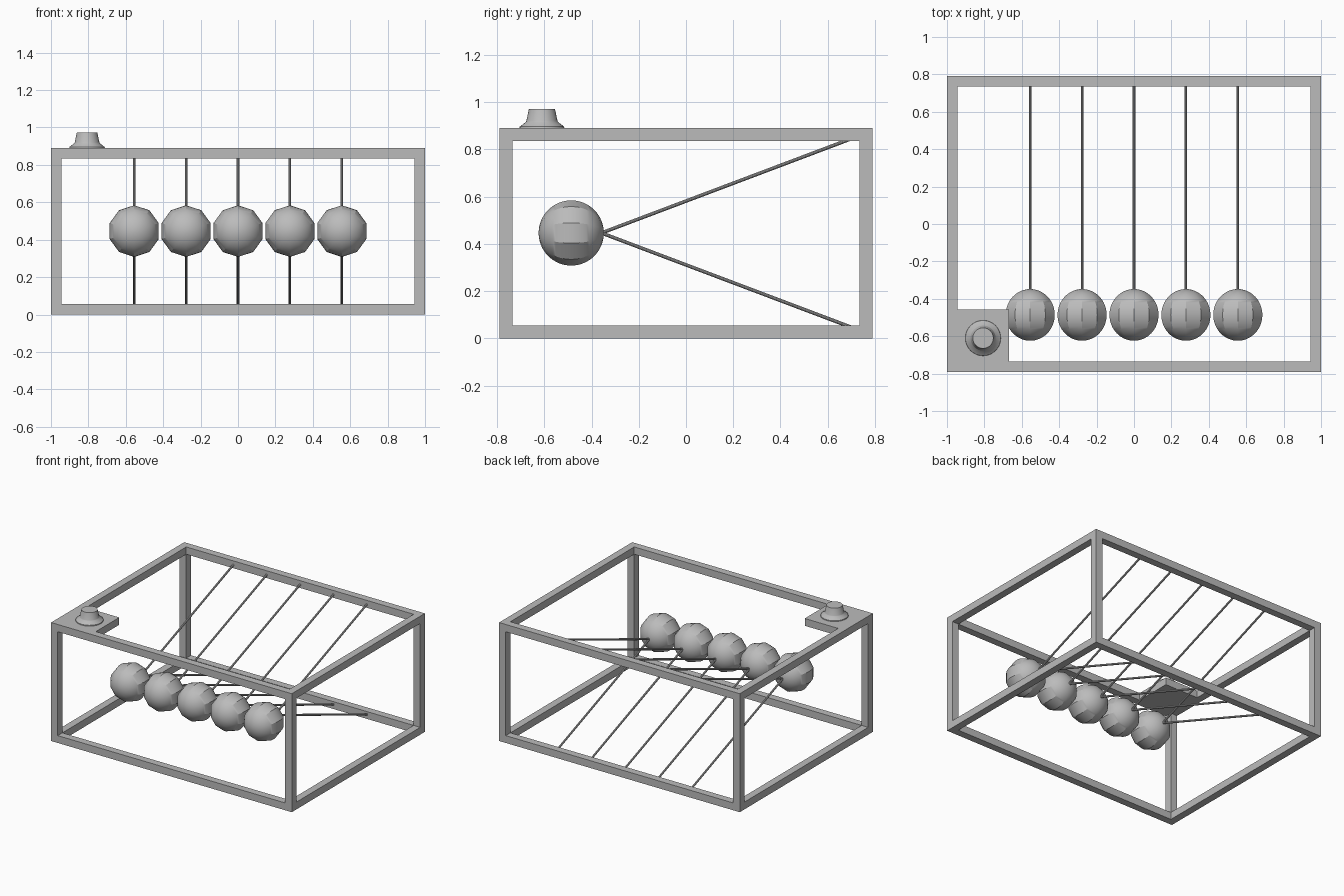
import bpy, bmesh, math
from mathutils import Vector, Matrix

cube = bpy.data.objects.get("Cube")
if cube:
    bpy.data.objects.remove(cube, do_unlink=True)

grey = bpy.data.materials.new("metal grey")
grey.use_nodes = True
grey.diffuse_color = (0.5, 0.5, 0.5, 1)
grey.node_tree.nodes["Principled BSDF"].inputs["Base Color"].default_value = (0.5, 0.5, 0.5, 1)


def finish(name, bm, smooth=False):
    """Turn a bmesh into a named, coloured object."""
    bmesh.ops.recalc_face_normals(bm, faces=bm.faces)
    mesh = bpy.data.meshes.new(name)
    bm.to_mesh(mesh)
    bm.free()
    mesh.materials.append(grey)
    if smooth:
        mesh.shade_smooth()
        mesh.set_sharp_from_angle(angle=math.radians(30))
    obj = bpy.data.objects.new(name, mesh)
    bpy.context.collection.objects.link(obj)
    return obj


def box(name, lo, hi):
    lo, hi = Vector(lo), Vector(hi)
    bm = bmesh.new()
    m = Matrix.Translation((lo + hi) / 2) @ Matrix.Diagonal((*(hi - lo), 1))
    bmesh.ops.create_cube(bm, size=1, matrix=m)
    return finish(name, bm)


def lathe(name, profile, segments, smooth=True):
    """Spin (radius, height) points around z, first column on +x."""
    bm = bmesh.new()
    verts = [bm.verts.new((r, 0, h)) for r, h in profile]
    edges = [bm.edges.new(pair) for pair in zip(verts, verts[1:])]
    bmesh.ops.spin(bm, geom=verts + edges, cent=(0, 0, 0), axis=(0, 0, 1),
                   angle=math.tau, steps=segments)
    bmesh.ops.remove_doubles(bm, verts=bm.verts, dist=1e-5)
    return finish(name, bm, smooth)


def rod(name, a, b, radius):
    a, b = Vector(a), Vector(b)
    bm = bmesh.new()
    turn = (b - a).to_track_quat('Z', 'Y').to_matrix().to_4x4()
    bmesh.ops.create_cone(bm, cap_ends=True, segments=10, radius1=radius, radius2=radius,
                          depth=(b - a).length, matrix=Matrix.Translation((a + b) / 2) @ turn)
    return finish(name, bm, True)


# Open box frame
X, Y, H, T = 1.0, 0.79, 0.89, 0.055
for sx, side in ((-1, "right"), (1, "left")):
    x0, x1 = sorted((sx * X, sx * (X - T)))
    for sy, end in ((-1, "front"), (1, "back")):
        y0, y1 = sorted((sy * Y, sy * (Y - T)))
        box(f"{end}_{side}_post", (x0, y0, T), (x1, y1, H - T))
    for z, level in ((0, "bottom"), (H - T, "top")):
        box(f"{level}_{side}_rail", (x0, -Y, z), (x1, Y, z + T))
for sy, end in ((-1, "front"), (1, "back")):
    y0, y1 = sorted((sy * Y, sy * (Y - T)))
    for z, level in ((0, "bottom"), (H - T, "top")):
        box(f"{level}_{end}_rail", (-X + T, y0, z), (X - T, y1, z + T))

# Corner plate fills the inside of the top front right corner
box("corner_plate", (-X + T, -Y + T, H - T), (-0.667, -0.457, H))

# Button: flared collar with a tapered cap
button = lathe("button", [(0, 0), (0.095, 0), (0.094, 0.006), (0.068, 0.026),
                          (0.066, 0.03), (0.055, 0.082), (0, 0.082)], 32)
button.location = (-0.807, -0.61, H)

# Five balls, poles along y, each hung from two strings
R, BY, BZ = 0.138, -0.486, 0.446
rings = 32
arc = [(R * math.sin(math.pi * i / rings), -R * math.cos(math.pi * i / rings))
       for i in range(rings + 1)]
for i in range(5):
    x = (i - 2) * 0.2775
    ball = lathe(f"ball_{i + 1}", arc, 10)
    ball.rotation_euler = (math.pi / 2, 0, math.pi)
    ball.data.transform(Matrix.Rotation(math.pi / 2, 4, 'Z'))
    ball.location = (x, BY, BZ)
    for s, label in ((1, "upper"), (-1, "lower")):
        rod(f"{label}_string_{i + 1}", (x, BY + R - 0.01, BZ),
            (x, 0.755, BZ + s * 0.42), 0.0075)
